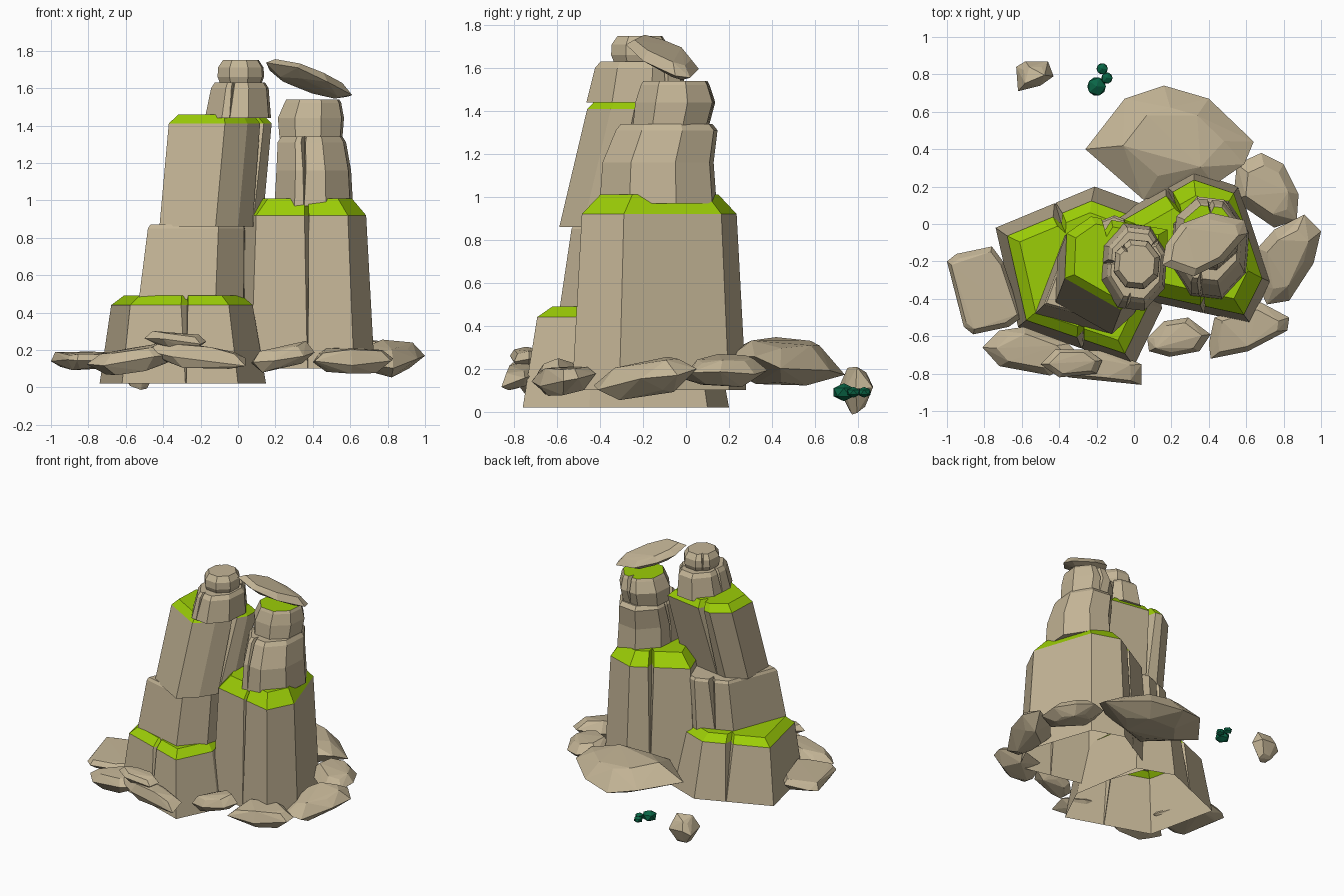
import bpy, bmesh, math, random
from mathutils import Vector

if "Cube" in bpy.data.objects:
    bpy.data.objects.remove(bpy.data.objects["Cube"])


def make_material(name, colour):
    mat = bpy.data.materials.new(name)
    mat.use_nodes = True
    mat.diffuse_color = (*colour, 1)
    mat.node_tree.nodes["Principled BSDF"].inputs["Base Color"].default_value = (*colour, 1)
    return mat


STONE = make_material("sand stone", (.55, .46, .305))
GRASS = make_material("bright grass", (.33, .61, .002))
BUSH = make_material("dark leaf", (.003, .13, .06))


def finish(bm, name, *materials):
    """Turn a bmesh into a flat shaded object."""
    bmesh.ops.recalc_face_normals(bm, faces=bm.faces)
    mesh = bpy.data.meshes.new(name)
    bm.to_mesh(mesh)
    bm.free()
    for mat in materials:
        mesh.materials.append(mat)
    obj = bpy.data.objects.new(name, mesh)
    bpy.context.collection.objects.link(obj)
    return obj


def middle_of(outline):
    return sum((Vector(p) for p in outline), Vector((0, 0))) / len(outline)


def ring(x, y, rx, ry, sides=8, turn=.3):
    """Outline of an evenly sided column."""
    angles = [turn + math.tau * i / sides for i in range(sides)]
    return [(x + rx * math.cos(a), y + ry * math.sin(a)) for a in angles]


def cracked(outline, cracks, amount):
    """Cut V-shaped notches into an outline; cracks maps edge -> (place, width, depth)."""
    centre = middle_of(outline)
    points = []
    for i, corner in enumerate(outline):
        a, b = Vector(corner), Vector(outline[(i + 1) % len(outline)])
        points.append(a)
        if i in cracks:
            place, width, depth = cracks[i]
            along = (b - a).normalized()
            inward = Vector((-along.y, along.x))
            spot = a.lerp(b, place)
            if inward.dot(centre - spot) < 0:
                inward = -inward
            half = along * width * amount / 2
            points += [spot - half, spot + inward * depth * amount, spot + half]
    return points, centre


def block(name, outline, layers, cracks={}, grass_from=None, hollow=False):
    """Loft an outline through layers of (z, scale, shift x, shift y)."""
    bm = bmesh.new()
    rings = []
    low, high = layers[0][0], layers[-1][0]
    for z, scale, dx, dy in layers:
        amount = .1 + .9 * (z - low) / (high - low)
        points, centre = cracked(outline, cracks, amount)
        shift = Vector((dx, dy))
        rings.append([bm.verts.new((*(centre + (p - centre) * scale + shift), z)) for p in points])
    if not hollow:
        bm.faces.new(rings[0])
    for level, (lower, upper) in enumerate(zip(rings, rings[1:])):
        for i in range(len(lower)):
            j = (i + 1) % len(lower)
            face = bm.faces.new((lower[i], lower[j], upper[j], upper[i]))
            face.material_index = int(grass_from is not None and level >= grass_from)
    bm.faces.new(rings[-1]).material_index = int(grass_from is not None)
    return finish(bm, name, STONE, GRASS)


def rock(name, outline, z, thickness, slope=(0, 0), top=.7, seed=1):
    """Faceted boulder: hull of an outline and two smaller uneven rings, sheared by a slope."""
    rng = random.Random(seed)
    bm = bmesh.new()
    centre = middle_of(outline)
    for height, scale in ((-.45, top * .85), (0, 1), (.45, top)):
        for corner in outline:
            offset = (Vector(corner) - centre) * scale
            lift = thickness * (height + rng.uniform(-.15, .15))
            bm.verts.new((*(centre + offset), z + lift + offset.dot(Vector(slope))))
    hull = bmesh.ops.convex_hull(bm, input=bm.verts)
    spare = [g for g in hull["geom_interior"] if isinstance(g, bmesh.types.BMVert)]
    bmesh.ops.delete(bm, geom=spare, context="VERTS")
    return finish(bm, name, STONE)


# Right-hand tower: three stacked blocks and a small head
block("low_tower_base",
      [(-.74, -.02), (-.21, .2), (.06, .1), (.15, -.45), (0, -.76), (-.62, -.55)],
      [(.02, 1, 0, 0), (.44, .85, -.015, -.01), (.49, .71, -.02, -.01)],
      {0: (.6, .07, .07), 4: (.45, .05, .06)}, grass_from=1, hollow=True)
block("low_tower_middle",
      [(-.53, -.48), (-.12, -.59), (.03, -.42), (.04, -.02), (-.12, .04), (-.37, -.06)],
      [(.47, 1, 0, 0), (.85, .92, .02, .03), (.87, .88, .02, .03)],
      {4: (.5, .05, .06)})
block("low_tower_upper",
      [(-.42, -.42), (-.12, -.59), (0, -.48), (.13, -.27), (.13, -.16), (-.28, -.09), (-.41, -.18)],
      [(.86, 1, 0, 0), (1.41, 1, .05, .13), (1.46, .82, .05, .13)],
      {2: (.6, .04, .06), 4: (.8, .06, .07)}, grass_from=1)
block("low_tower_neck", ring(0, -.22, .185, .245),
      [(1.44, 1, 0, -.01), (1.6, .87, .01, 0), (1.63, .76, .01, 0)],
      {3: (.5, .03, .04), 5: (.3, .02, .03), 0: (.5, .03, .04)})
block("low_tower_head", ring(.015, -.215, .13, .14),
      [(1.62, .88, 0, 0), (1.66, 1, 0, 0), (1.71, .98, 0, 0), (1.75, .77, 0, 0)],
      {2: (.5, .02, .02)})

# Left-hand tower: broad base, neck and grassy head
block("wide_tower_base",
      [(-.1, .04), (.32, .28), (.56, .2), (.73, -.31), (.62, -.53), (.07, -.41)],
      [(.1, 1, 0, 0), (.92, .89, -.005, 0), (1.01, .68, -.005, 0)],
      {0: (.65, .05, .08), 4: (.45, .03, .06)}, grass_from=1, hollow=True)
block("wide_tower_neck", ring(.405, -.13, .22, .285),
      [(.97, 1, 0, 0), (1.16, .95, 0, 0), (1.31, .87, -.01, .04), (1.34, .78, -.01, .04)],
      {3: (.5, .03, .05), 5: (.3, .03, .05)})
block("wide_tower_head", ring(.39, -.05, .185, .195),
      [(1.33, .95, 0, -.02), (1.44, 1, 0, 0), (1.52, .86, .01, 0), (1.54, .8, .01, 0)],
      {1: (.5, .04, .05)}, grass_from=3)

# Leaning cap slab
rock("cap_slab",
     [(.15, -.22), (.17, -.11), (.25, 0), (.41, .06), (.59, .02), (.61, -.05), (.48, -.2), (.32, -.28)],
     1.645, .08, (-.26, -.22), .78, 4)

# Boulders around the foot
rock("side_boulder",
     [(-1, -.2), (-.95, -.16), (-.76, -.12), (-.7, -.2), (-.6, -.5), (-.67, -.55), (-.86, -.59), (-.91, -.55)],
     .145, .09, (.06, .02), .88, 2)
rock("front_boulder_outer",
     [(-.81, -.66), (-.72, -.57), (-.59, -.55), (-.35, -.64), (-.27, -.72), (-.45, -.81), (-.72, -.76)],
     .15, .11, (.15, .1), .7, 3)
rock("front_boulder_inner",
     [(-.49, -.75), (-.37, -.67), (-.13, -.68), (.04, -.75), (.04, -.86), (-.13, -.84), (-.35, -.82)],
     .165, .11, (-.1, .15), .75, 5)
rock("front_boulder_top",
     [(-.5, -.75), (-.42, -.67), (-.25, -.67), (-.17, -.73), (-.2, -.8), (-.4, -.82)],
     .25, .08, (-.08, .05), .75, 6)
rock("front_boulder_small",
     [(.07, -.61), (.16, -.52), (.29, -.5), (.41, -.59), (.35, -.68), (.19, -.71), (.08, -.68)],
     .16, .1, (.2, .1), .75, 7)
rock("front_boulder_long",
     [(.4, -.64), (.43, -.5), (.68, -.42), (.83, -.5), (.82, -.57), (.61, -.68), (.41, -.72)],
     .15, .12, (-.04, .2), .75, 8)
rock("corner_boulder",
     [(.71, -.43), (.66, -.32), (.66, -.13), (.75, -.03), (.91, .05), (1, -.04), (.96, -.21), (.83, -.41)],
     .155, .14, (-.05, .17), .65, 9)
rock("rear_boulder_small",
     [(.53, .13), (.55, .32), (.68, .38), (.8, .32), (.88, .16), (.87, .02), (.75, -.02)],
     .185, .13, (-.1, .05), .65, 10)
rock("rear_boulder_large",
     [(-.26, .4), (-.05, .67), (.16, .74), (.4, .67), (.64, .44), (.59, .32), (.43, .21), (.05, .13)],
     .225, .2, (0, -.1), .6, 11)
rock("loose_stone",
     [(-.63, .84), (-.58, .87), (-.46, .87), (-.43, .79), (-.5, .74), (-.62, .71)],
     .1, .19, (0, 0), .55, 12)

# Little bush clumps
for x, y, radius in ((-.17, .83, .034), (-.145, .78, .034), (-.2, .735, .056)):
    bm = bmesh.new()
    bmesh.ops.create_icosphere(bm, subdivisions=1, radius=radius)
    bmesh.ops.scale(bm, vec=(1, 1, .75), verts=bm.verts)
    bmesh.ops.translate(bm, vec=(x, y, .09), verts=bm.verts)
    finish(bm, "bush_clump", BUSH)
